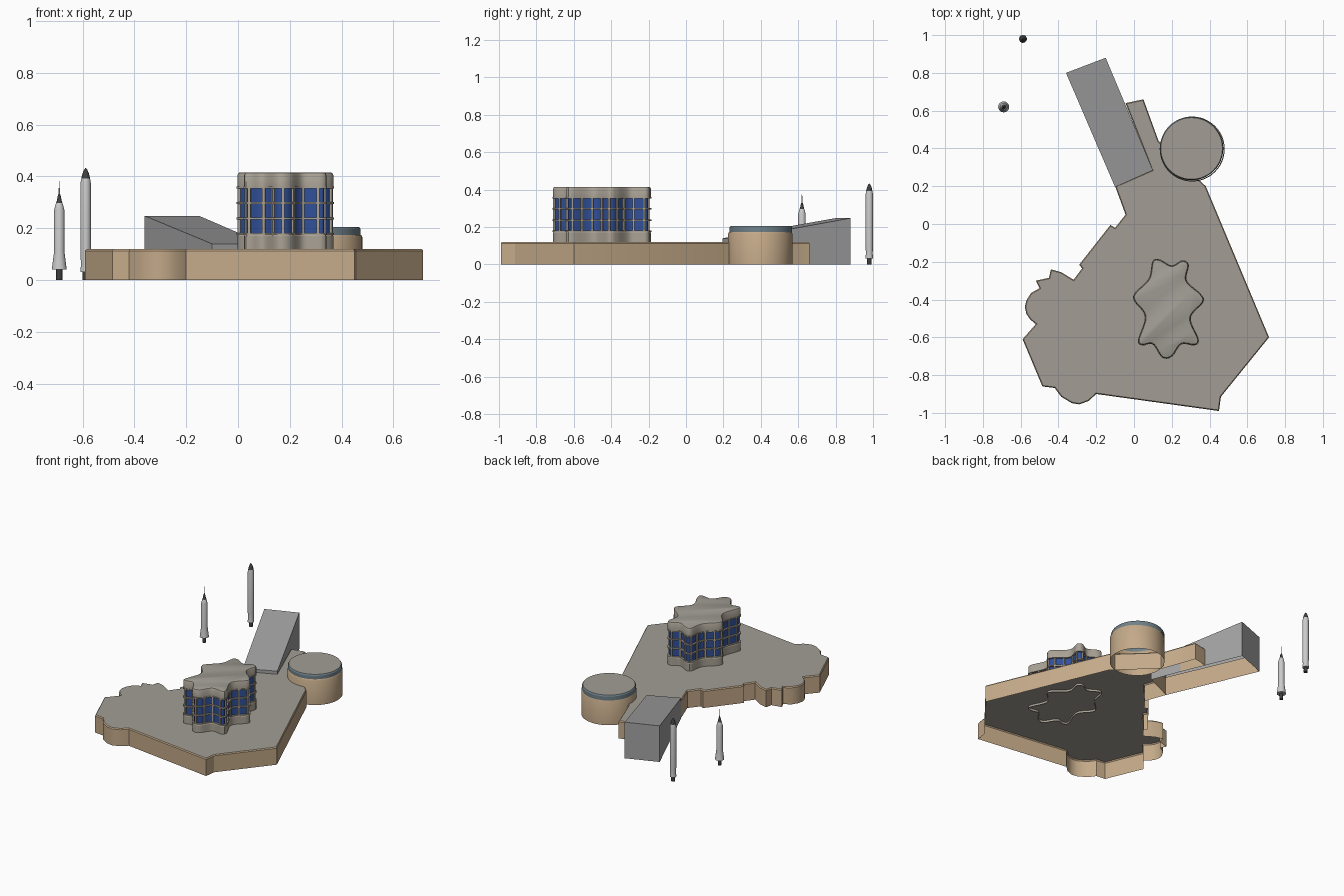
import bpy, bmesh, math
from mathutils import Vector, Matrix

if "Cube" in bpy.data.objects:
    bpy.data.objects.remove(bpy.data.objects["Cube"])


def mat(name, c):
    m = bpy.data.materials.new(name)
    m.diffuse_color = (*c, 1)
    m.use_nodes = True
    m.node_tree.nodes["Principled BSDF"].inputs["Base Color"].default_value = m.diffuse_color
    return m


TAN = mat("tan_wall", (.55, .40, .25))
ROOF = mat("roof_grey", (.36, .34, .30))
STONE = mat("tower_stone", (.40, .36, .30))
BLUE = mat("window_blue", (.03, .08, .32))
BAND = mat("band_blue_grey", (.16, .22, .25))
GREY = mat("ramp_grey", (.36, .36, .36))
HULL = mat("rocket_hull", (.62, .62, .60))
DARK = mat("rocket_dark", (.05, .05, .05))


def finish(name, bm, mats, angle=30):
    bmesh.ops.recalc_face_normals(bm, faces=bm.faces)
    me = bpy.data.meshes.new(name)
    bm.to_mesh(me)
    bm.free()
    for m in mats:
        me.materials.append(m)
    me.shade_smooth()
    me.set_sharp_from_angle(angle=math.radians(angle))
    ob = bpy.data.objects.new(name, me)
    bpy.context.collection.objects.link(ob)
    return ob


def normals(pts):
    """Outward mitre vectors of a closed outline."""
    n = len(pts)
    area = sum(pts[i - 1][0] * pts[i][1] - pts[i][0] * pts[i - 1][1] for i in range(n))
    s = 1 if area > 0 else -1
    out = []
    for i in range(n):
        a, b, c = (Vector(pts[(i + k) % n]) for k in (-1, 0, 1))
        d, e = (b - a).normalized(), (c - b).normalized()
        p, q = Vector((d.y, -d.x)) * s, Vector((e.y, -e.x)) * s
        m = (p + q).normalized()
        out.append(m / max(m.dot(p), .5))
    return out


def loft(name, pts, levels, mats, cap=None, loop=False, angle=30):
    """levels: (offset, z, material index of the band leading to this level)."""
    nrm, n, bm = normals(pts), len(pts), bmesh.new()
    rings = [[bm.verts.new((p[0] + m.x * o, p[1] + m.y * o, z)) for p, m in zip(pts, nrm)]
             for o, z, _ in levels]
    for k in range(0 if loop else 1, len(rings)):
        for i in range(n):
            j = (i + 1) % n
            f = bm.faces.new((rings[k - 1][i], rings[k - 1][j], rings[k][j], rings[k][i]))
            f.material_index = levels[k][2]
    if cap is not None:
        bm.faces.new(rings[-1]).material_index = cap
    return finish(name, bm, mats, angle)


def circle(x, y, r, n=48):
    return [(x + r * math.cos(2 * math.pi * i / n), y + r * math.sin(2 * math.pi * i / n))
            for i in range(n)]


# Low open-bottomed base building
base = [(.45, -.99), (.46, -.915), (.715, -.60), (.38, .20), (.13, .44), (.05, .66),
        (-.045, .64), (.095, .285), (-.10, .20), (-.045, .05), (-.10, -.02), (-.125, -.005),
        (-.29, -.215), (-.275, -.235), (-.32, -.295), (-.385, -.255), (-.44, -.24),
        (-.45, -.285), (-.52, -.30), (-.50, -.34), (-.545, -.365), (-.57, -.405),
        (-.578, -.44), (-.57, -.475), (-.55, -.505), (-.52, -.53), (-.59, -.61),
        (-.485, -.86), (-.42, -.868), (-.385, -.915), (-.33, -.948), (-.29, -.955),
        (-.24, -.937), (-.20, -.90)]
loft("base_building", base, [(0, 0, 0), (0, .113, 0), (-.005, .12, 0)], [TAN, ROOF], cap=1)

# Round drum with coloured band and roof
loft("drum_wall", circle(.308, .397, .172), [(0, 0, 0), (0, .165, 0), (-.005, .175, 0)], [TAN])
loft("drum_band", circle(.305, .4, .168),
     [(0, .17, 0), (0, .197, 0), (-.005, .205, 0)], [BAND, ROOF], cap=1)

# Sloping wedge hall, open below
foot = [(-.10, .195), (.10, .285), (-.15, .88), (-.36, .80)]
bm = bmesh.new()
lo = [bm.verts.new((x, y, 0)) for x, y in foot]
hi = [bm.verts.new((x, y, z)) for (x, y), z in zip(foot, (.14, .14, .248, .248))]
bm.faces.new(hi)
for i in range(4):
    j = (i + 1) % 4
    bm.faces.new((lo[i], lo[j], hi[j], hi[i]))
finish("wedge_hall", bm, [GREY])
inner = [(-.094, .20), (-.088, .203), (-.348, .80), (-.354, .797)]
loft("wedge_inner_wall", inner, [(0, 0, 0), (0, .12, 0)], [TAN], cap=0)

# Seven-lobed tower outline: closed spline resampled to even spacing
ctrl = [Vector(p) for p in (
    (.10, -.20), (.135, -.19), (.20, -.222), (.255, -.195), (.288, -.217), (.277, -.30),
    (.35, -.37), (.365, -.413), (.298, -.497), (.34, -.61), (.32, -.64), (.25, -.635),
    (.20, -.70), (.15, -.705), (.10, -.635), (.045, -.64), (.024, -.615), (.06, -.49),
    (.003, -.407), (.008, -.365), (.08, -.29))]
fine = []
for i in range(len(ctrl)):
    a, b, c, d = (ctrl[(i + k) % len(ctrl)] for k in (-1, 0, 1, 2))
    for s in range(12):
        t = s / 12
        fine.append(.5 * (2 * b + (c - a) * t + (2 * a - 5 * b + 4 * c - d) * t * t
                          + (3 * b - a - 3 * c + d) * t ** 3))
lens = [(fine[(i + 1) % len(fine)] - p).length for i, p in enumerate(fine)]
COUNT = 140
step, star, pos, target = sum(lens) / COUNT, [], 0, 0
for i, p in enumerate(fine):
    while target < pos + lens[i] and len(star) < COUNT:
        star.append(p.lerp(fine[(i + 1) % len(fine)], (target - pos) / lens[i]))
        target += step
    pos += lens[i]

# Tower body: plinth, recessed glass, crown
loft("tower_plinth", star, [(0, .105, 0), (0, .17, 0), (-.003, .175, 0), (-.012, .175, 0)], [STONE])
loft("tower_glass", star, [(-.009, .17, 0), (-.009, .365, 0)], [BLUE])
loft("tower_crown", star, [(-.012, .36, 0), (0, .36, 0), (0, .405, 0), (-.004, .413, 0),
                           (-.008, .415, 0)], [STONE, ROOF], cap=1)
for k, z in enumerate((.178, .237, .297, .357)):
    loft(f"tower_rail_{k + 1}", star, [(-.012, z - .004, 0), (.003, z - .004, 0),
                                       (.003, z + .004, 0), (-.012, z + .004, 0)],
         [STONE], loop=True)

# Vertical window posts
bm = bmesh.new()
nrm = normals(star)
for i in range(0, COUNT, 5):
    c = star[i] - nrm[i] * .006
    bmesh.ops.create_cube(bm, size=1, matrix=Matrix.Translation((c.x, c.y, .2675))
                          @ Matrix.Rotation(math.atan2(nrm[i].y, nrm[i].x), 4, 'Z')
                          @ Matrix.Diagonal((.012, .011, .19, 1)))
finish("tower_posts", bm, [STONE])


# Standing rockets: turned profiles of (radius, z, material)
def rocket(name, x, y, prof):
    loft(name, circle(x, y, .03, 24), [(r - .03, z, m) for r, z, m in prof],
         [HULL, DARK], cap=1, angle=35)


rocket("spiked_rocket", -.69, .62, [
    (.001, 0, 1), (.012, 0, 1), (.012, .04, 1), (.029, .04, 0), (.027, .055, 0), (.02, .11, 0),
    (.02, .27, 0), (.013, .297, 0), (.011, .30, 1), (.006, .325, 1), (.003, .332, 1),
    (.002, .36, 0), (.001, .383, 0)])
rocket("tall_rocket", -.588, .98, [
    (.001, 0, 1), (.013, 0, 1), (.012, .032, 1), (.021, .032, 0), (.018, .06, 0), (.02, .09, 0),
    (.02, .375, 0), (.017, .392, 0), (.013, .41, 1), (.007, .425, 1), (.002, .432, 1)])
